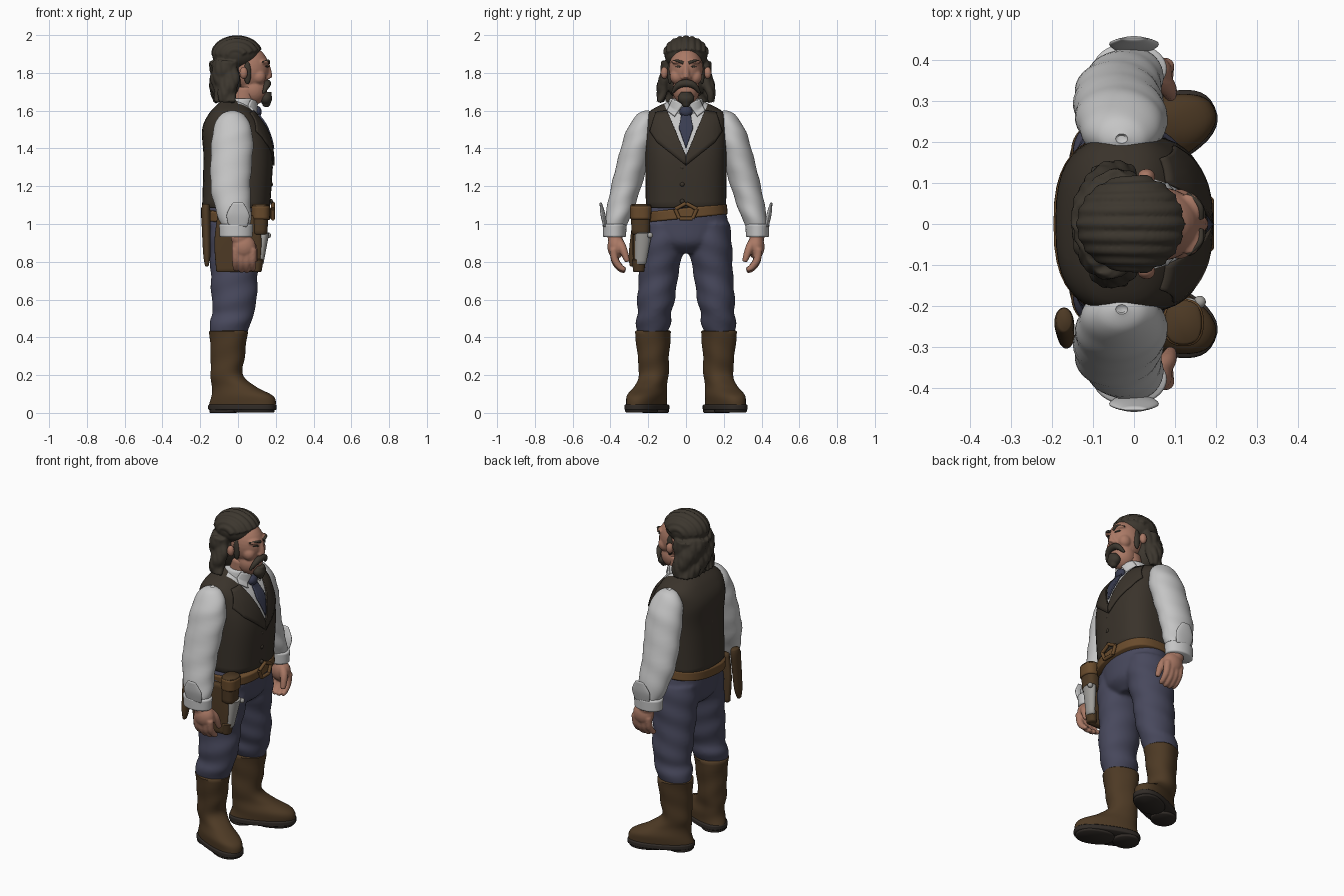
import bpy, bmesh, math, random
from mathutils import Vector, Matrix
from mathutils.bvhtree import BVHTree

random.seed(4)
cube = bpy.data.objects.get("Cube")
if cube:
    bpy.data.objects.remove(cube)


def material(name, red, green, blue):
    colour = (red, green, blue, 1)
    mat = bpy.data.materials.new(name)
    mat.use_nodes = True
    mat.diffuse_color = colour
    shader = next(node for node in mat.node_tree.nodes if node.type == 'BSDF_PRINCIPLED')
    shader.inputs["Base Color"].default_value = colour
    return mat


skin = material("skin", .4, .19, .13)
hair = material("dark_hair", .046, .038, .028)
cloth = material("shirt_white", .56, .56, .56)
wool = material("vest_brown", .042, .033, .024)
denim = material("trouser_blue", .064, .065, .108)
navy = material("tie_navy", .04, .045, .08)
leather = material("boot_leather", .075, .042, .018)
rubber = material("sole_dark", .03, .024, .02)
tan = material("belt_tan", .14, .07, .025)
metal = material("gun_grey", .36, .35, .33)


def activate(obj):
    bpy.ops.object.select_all(action='DESELECT')
    obj.select_set(True)
    bpy.context.view_layer.objects.active = obj


def finish(name, bm, mat):
    bmesh.ops.recalc_face_normals(bm, faces=bm.faces)
    mesh = bpy.data.meshes.new(name)
    bm.to_mesh(mesh)
    bm.free()
    mesh.materials.append(mat)
    obj = bpy.data.objects.new(name, mesh)
    bpy.context.collection.objects.link(obj)
    activate(obj)
    bpy.ops.object.shade_smooth_by_angle(angle=math.radians(50))
    return obj


def spline(rows, steps=6):
    """Smooth rows of numbers with a Catmull-Rom curve."""
    rows = [Vector(row) for row in rows]
    padded = [rows[0]] + rows + [rows[-1]]
    out = []
    for a, b, c, d in zip(padded, padded[1:], padded[2:], padded[3:]):
        for t in (step / steps for step in range(steps)):
            out.append(b + (c - a) * t / 2 + (2 * a - 5 * b + 4 * c - d) * t * t / 2
                       + (3 * b - a - 3 * c + d) * t ** 3 / 2)
    return out + [rows[-1]]


def loft(name, rings, mat, y=0, slope=0, flat=1, power=2, folds=0, side=1, sides=40):
    """Rings are z, x, x radius and, unless it is flat times that, y radius.
    The axis runs through y + slope * z; both ends are softened."""
    bm = bmesh.new()
    rows = spline([r if len(r) > 3 else (*r, r[2] * flat) for r in rings])
    edge = .005
    rows.insert(0, rows[0] - Vector((edge, 0, edge, edge)))
    rows.append(rows[-1] + Vector((edge, 0, -edge, -edge)))
    loops = []
    for z, x, rx, ry in rows:
        loop = []
        for i in range(sides):
            angle = math.tau * i / sides
            c, s = math.cos(angle), math.sin(angle)
            swell = 1 + folds * math.sin(2 * angle + 50 * z)
            dx = math.copysign(abs(c) ** (2 / power), c) * rx * swell
            dy = math.copysign(abs(s) ** (2 / power), s) * ry * swell
            loop.append(bm.verts.new((x + dx, (y + slope * z + dy) * side, z)))
        loops.append(loop)
    for low, high in zip(loops, loops[1:]):
        for i in range(sides):
            bm.faces.new((low[i - 1], low[i], high[i], high[i - 1]))
    bm.faces.new(loops[0])
    bm.faces.new(loops[-1])
    return finish(name, bm, mat)


def ball(name, place, size, mat):
    bm = bmesh.new()
    bmesh.ops.create_uvsphere(bm, u_segments=32, v_segments=16, radius=1,
                              matrix=Matrix.Translation(place) @ Matrix.Diagonal((*size, 1)))
    return finish(name, bm, mat)


def tube(name, points, radius, mat, tip=.5):
    """Round strand that narrows smoothly towards its tip."""
    curve = bpy.data.curves.new(name, 'CURVE')
    curve.dimensions, curve.bevel_depth, curve.use_fill_caps = '3D', radius, True
    rows = spline(points)
    strand = curve.splines.new('POLY')
    strand.points.add(len(rows) - 1)
    for i, (point, row) in enumerate(zip(strand.points, rows)):
        point.co = (*row, 1)
        point.radius = 1 - (1 - tip) * (i / (len(rows) - 1)) ** 2
    curve.materials.append(mat)
    obj = bpy.data.objects.new(name, curve)
    bpy.context.collection.objects.link(obj)
    activate(obj)
    bpy.ops.object.convert(target='MESH')
    return bpy.context.object


def fuse(name, parts, voxel=.006):
    activate(parts[0])
    for part in parts:
        part.select_set(True)
    bpy.ops.object.join()
    obj = bpy.context.object
    obj.name = name
    obj.modifiers.clear()
    blend = obj.modifiers.new("blend", 'REMESH')
    blend.mode, blend.voxel_size, blend.use_smooth_shade = 'VOXEL', voxel, True
    obj.modifiers.new("soften", 'SMOOTH').iterations = 3
    return obj


def plate(name, outline, mat, targets, side=1, lift=.005):
    """Thin piece, outlined in y and z, laid onto the front of the targets."""
    graph = bpy.context.evaluated_depsgraph_get()
    trees = [BVHTree.FromObject(target, graph) for target in targets]
    bm = bmesh.new()
    bm.faces.new([bm.verts.new((0, y * side, z)) for y, z in outline])
    bmesh.ops.triangulate(bm, faces=bm.faces)
    bmesh.ops.subdivide_edges(bm, edges=bm.edges, cuts=7, use_grid_fill=True)
    for vert in bm.verts:
        start = Vector((1, vert.co.y, vert.co.z))
        hits = [tree.ray_cast(start, Vector((-1, 0, 0)))[0] for tree in trees]
        vert.co.x = max((hit.x for hit in hits if hit), default=0) + lift
    obj = finish(name, bm, mat)
    solid = obj.modifiers.new("thickness", 'SOLIDIFY')
    solid.thickness, solid.offset = .009, 0


def turn(obj, pivot, angle, axis):
    move = Matrix.Translation(pivot)
    obj.data.transform(move @ Matrix.Rotation(angle, 4, axis) @ move.inverted())


# Vest torso with the shirt showing in a cut V
vest = loft("vest", [(1.09, -.01, .18), (1.35, 0, .183), (1.5, -.02, .17, .215),
                     (1.59, -.03, .12, .2), (1.65, -.03, .06, .09)], wool, flat=1.18, power=2.7)
vest.data.materials.append(cloth)
bm = bmesh.new()
bm.from_mesh(vest.data)
v_foot, v_spread = 1.36, .42
for s in (1, -1):
    bmesh.ops.bisect_plane(bm, geom=bm.verts[:] + bm.edges[:] + bm.faces[:],
                           plane_co=(0, 0, v_foot), plane_no=(0, s, -v_spread))
for face in bm.faces:
    mid = face.calc_center_median()
    face.material_index = int(mid.x > 0 and abs(mid.y) < (mid.z - v_foot) * v_spread)
bm.to_mesh(vest.data)
bm.free()

# Neck, collar, lapels, tie and buttons
loft("neck", [(1.6, .02, .07), (1.72, .04, .07)], skin)
collar = loft("shirt_collar", [(1.57, 0, .1), (1.66, .015, .08)], cloth, flat=1.1)
for s in (1, -1):
    plate("collar_wing", [(.01, 1.64), (.07, 1.66), (.1, 1.6), (.06, 1.57)], cloth, [vest, collar], s)
    plate("lapel", [(.1, 1.6), (.16, 1.59), (.19, 1.49), (.15, 1.43), (0, 1.31), (0, v_foot)],
          wool, [vest], s)
plate("tie", [(.02, 1.6), (.038, 1.51), (0, 1.4), (-.038, 1.51), (-.02, 1.6)], navy, [vest, collar], lift=.01)
ball("tie_knot", (.1, 0, 1.595), (.025, .035, .03), navy)
for i in range(3):
    ball("vest_button", (.175, -.02, 1.3 - .09 * i), (.01, .012, .012), wool)

# Trousers fused from hips and two legs
parts = [loft("hips", [(.85, -.01, .1), (.9, -.01, .15, .19), (.98, -.01, .16, .225),
                       (1.09, -.01, .165, .205)], denim)]
for s in (1, -1):
    parts.append(loft("leg", [(.42, -.05, .095), (.48, -.04, .112), (.53, -.025, .108), (.6, -.02, .12),
                              (.73, -.02, .125), (.88, -.01, .14), (1, -.01, .14)],
                      denim, y=.225, slope=-.11, flat=.83, folds=.025, side=s))
fuse("trousers", parts, .01)

# Belt, tilted, with a five-sided buckle
belt = loft("belt", [(1.035, -.01, .186), (1.08, -.01, .186)], tan, flat=1.18, power=2.6)
turn(belt, (0, 0, 1.06), .1, 'X')
corners = [(.185, .06 * math.sin(a), 1.065 + .045 * math.cos(a))
           for a in (math.tau * i / 5 for i in range(5))]
for start, end in zip(corners, corners[1:] + corners[:1]):
    tube("buckle_bar", [start, end], .01, tan, tip=1)

# Boots, turned out around the ankle
for s in (1, -1):
    boot = dict(y=.175, side=s)
    shoe = [loft("boot", [(.04, .03, .185, .08), (.09, .03, .175, .08), (.14, -.02, .12, .072),
                          (.2, -.06, .085, .075), (.3, -.055, .09, .078), (.43, -.05, .1, .092)],
                 leather, folds=.018, power=2.3, **boot),
            loft("sole", [(.02, .03, .19), (.04, .03, .19)], rubber, flat=.46, power=2.5, **boot),
            loft("heel", [(.005, -.08, .075), (.03, -.08, .075)], rubber, flat=.95, **boot),
            loft("tread", [(.008, .1, .11), (.03, .1, .11)], rubber, flat=.7, power=2.3, **boot)]
    for part in shoe:
        turn(part, (-.05, .175 * s, 0), .42 * s, 'Z')

# Sleeves, cuffs and hands
for s, label in ((1, "left"), (-1, "right")):
    arm = dict(y=.64, slope=-.27, side=s)
    loft(label + "_sleeve", [(1.6, -.03, .015), (1.58, -.03, .06), (1.52, -.03, .095), (1.43, -.03, .11),
                             (1.2, -.04, .105), (1.05, -.02, .09), (.99, -.01, .075)],
         cloth, flat=.76, folds=.025, **arm)
    loft(label + "_cuff", [(.935, -.01, .087), (.995, -.01, .09)], cloth, flat=.7, y=.378, side=s)
    loft(label + "_cuff_flap", [(.99, 0, .05), (1.05, 0, .06), (1.11, 0, .03)],
         cloth, flat=.22, y=.24, slope=.19, side=s)
    hand = [ball("wrist", (.01, .375 * s, .93), (.048, .04, .05), skin),
            ball("palm", (.03, .37 * s, .88), (.064, .046, .065), skin)]
    for i in range(4):
        x, drop = -.012 + .03 * i, .01 * math.sin(i)
        hand.append(tube("finger", [(x, .385 * s, .87), (x, .375 * s, .81 - drop),
                                    (x, .345 * s, .77 - drop), (x, .32 * s, .76 - drop)], .021, skin))
    hand.append(tube("thumb", [(.05, .36 * s, .91), (.08, .335 * s, .87), (.09, .31 * s, .8)], .026, skin))
    fuse(label + "_hand", hand)

# Holster, pouch, sidearm and knife sheath on the right hip
loft("holster_panel", [(.75, 0, .115), (.9, 0, .125), (1.04, 0, .11)], leather, y=-.26, flat=.18, power=4)
loft("holster_pouch", [(.95, .115, .04), (1.1, .12, .045)], leather, y=-.24, flat=1.2, power=2.5)
loft("pouch_flap", [(1.03, .12, .048), (1.09, .12, .05)], tan, y=-.24, flat=1.15, power=2.5)
loft("sidearm", [(.79, .115, .02), (.95, .135, .03)], metal, y=-.32, slope=.1, flat=1.5)
ball("sidearm_hammer", (.16, -.19, .94), (.015, .015, .015), metal)
loft("holster_tip", [(.75, .1, .025), (.81, .105, .03)], leather, y=-.25, flat=1.2)
loft("knife_sheath", [(.78, -.165, .01), (.85, -.165, .02), (1.05, -.17, .024), (1.1, -.17, .02)],
     leather, y=-.4, slope=.15, flat=1.5)

# Head with nose, brows, cheeks and ears fused in
parts = [ball("skull", (.06, 0, 1.82), (.105, .09, .12), skin),
         ball("jaw", (.08, 0, 1.71), (.075, .072, .08), skin),
         tube("nose", [(.162, 0, 1.775), (.16, 0, 1.81), (.15, 0, 1.86)], .02, skin)]
for s in (1, -1):
    parts += [ball("nostril", (.155, .014 * s, 1.775), (.016, .014, .012), skin),
              ball("brow_ridge", (.135, .036 * s, 1.858), (.03, .04, .014), skin),
              ball("cheek", (.11, .05 * s, 1.78), (.038, .035, .04), skin),
              ball("ear", (.03, .115 * s, 1.8), (.022, .02, .033), skin)]
head = fuse("head", parts)

# Brows, eyes and facial hair
for s in (1, -1):
    tube("eyebrow", [(.162, .014 * s, 1.852), (.16, .045 * s, 1.864), (.13, .075 * s, 1.858)], .008, hair)
    plate("eye", [(.022, 1.832), (.04, 1.828), (.056, 1.834), (.04, 1.84)], hair, [head], s, lift=.001)
    ball("sideburn", (.05, .085 * s, 1.8), (.02, .014, .06), hair)
fuse("moustache", [tube("whisker", [(.155, 0, 1.745), (.155, .03 * s, 1.74), (.147, .055 * s, 1.72),
                                    (.132, .075 * s, 1.69)], .021, hair, tip=.3) for s in (1, -1)])
fuse("goatee", [ball("chin_tuft", (.148, 0, 1.665), (.033, .045, .035), hair),
                tube("beard_tip", [(.15, 0, 1.7), (.15, 0, 1.65), (.15, 0, 1.62)], .03, hair)])

# Hair: crown, strands swept back over it, and wavy locks down to the collar
locks = [ball("crown", (-.01, 0, 1.9), (.128, .115, .09), hair),
         ball("nape", (-.055, 0, 1.78), (.085, .115, .13), hair)]
for i in range(-4, 5):
    tilt = i * .3
    arc = [math.radians(16 + 20 * step) for step in range(9)]
    locks.append(tube("swept_strand", [(-.01 + .125 * math.cos(a) * math.cos(tilt), .108 * math.sin(tilt),
                                        1.89 + .092 * math.sin(a) * math.cos(tilt)) for a in arc], .02, hair))
for i in range(17):
    angle = math.radians(68 + 14 * i)
    path = []
    for step in range(6):
        bend = angle + random.uniform(-.1, .1)
        reach = .072 + .01 * math.sin(2 * step + i)
        spread = .1 + .009 * step + .008 * math.sin(2 * step + i)
        path.append((-.05 + reach * math.cos(bend), spread * math.sin(bend), 1.86 - .043 * step))
    locks.append(tube("lock", path, .028, hair))
fuse("hair", locks)
